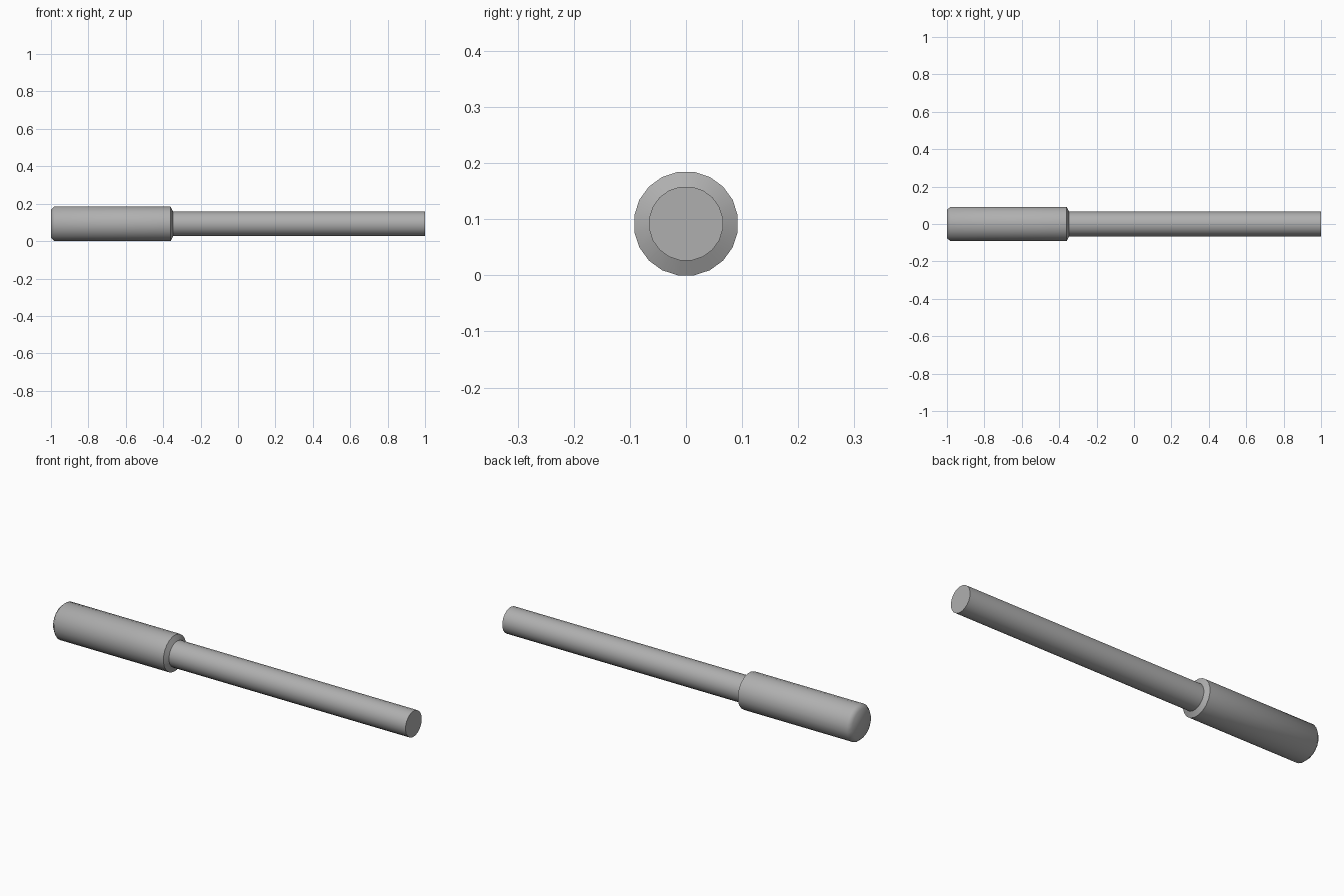
import bpy, bmesh, math

if "Cube" in bpy.data.objects:
    bpy.data.objects.remove(bpy.data.objects["Cube"])

SIDES = 20
AXIS_Z = 0.0922
FLAT = math.cos(math.pi / SIDES)  # profile heights are measured to the flats

# Darker grey for the whole tool
grey = bpy.data.materials.new("dark_grey")
grey.diffuse_color = (0.43, 0.43, 0.43, 1.0)
grey.use_nodes = True
grey.node_tree.nodes["Principled BSDF"].inputs["Base Color"].default_value = grey.diffuse_color


def lathe(name, profile, cap_start=False, cap_end=False):
    """Revolve (x, height) points around the long axis."""
    bm = bmesh.new()
    rings = []
    for x, h in profile:
        ring = []
        for i in range(SIDES):
            a = 2 * math.pi * (i + 0.5) / SIDES
            r = h / FLAT
            ring.append(bm.verts.new((x, r * math.cos(a), AXIS_Z + r * math.sin(a))))
        rings.append(ring)
    # Wound so that every face points outward
    for a, b in zip(rings, rings[1:]):
        for i in range(SIDES):
            j = (i + 1) % SIDES
            bm.faces.new((a[i], b[i], b[j], a[j])[::-1])
    if cap_start:
        bm.faces.new(rings[0][::-1])
    if cap_end:
        bm.faces.new(rings[-1])
    mesh = bpy.data.meshes.new(name)
    bm.to_mesh(mesh)
    bm.free()
    mesh.materials.append(grey)
    obj = bpy.data.objects.new(name, mesh)
    bpy.context.collection.objects.link(obj)
    bpy.ops.object.select_all(action='DESELECT')
    obj.select_set(True)
    bpy.context.view_layer.objects.active = obj
    bpy.ops.object.shade_smooth_by_angle(angle=math.radians(50))
    return obj


# Thick grip: bevelled butt, sloped shoulder down to the shaft
lathe("grip", [(-1.0, 0.075), (-0.982, 0.0922), (-0.36, 0.0922), (-0.347, 0.0656)],
      cap_start=True)

# Thin shaft with a flat tip
lathe("shaft", [(-0.347, 0.0656), (1.0, 0.0656)], cap_end=True)
